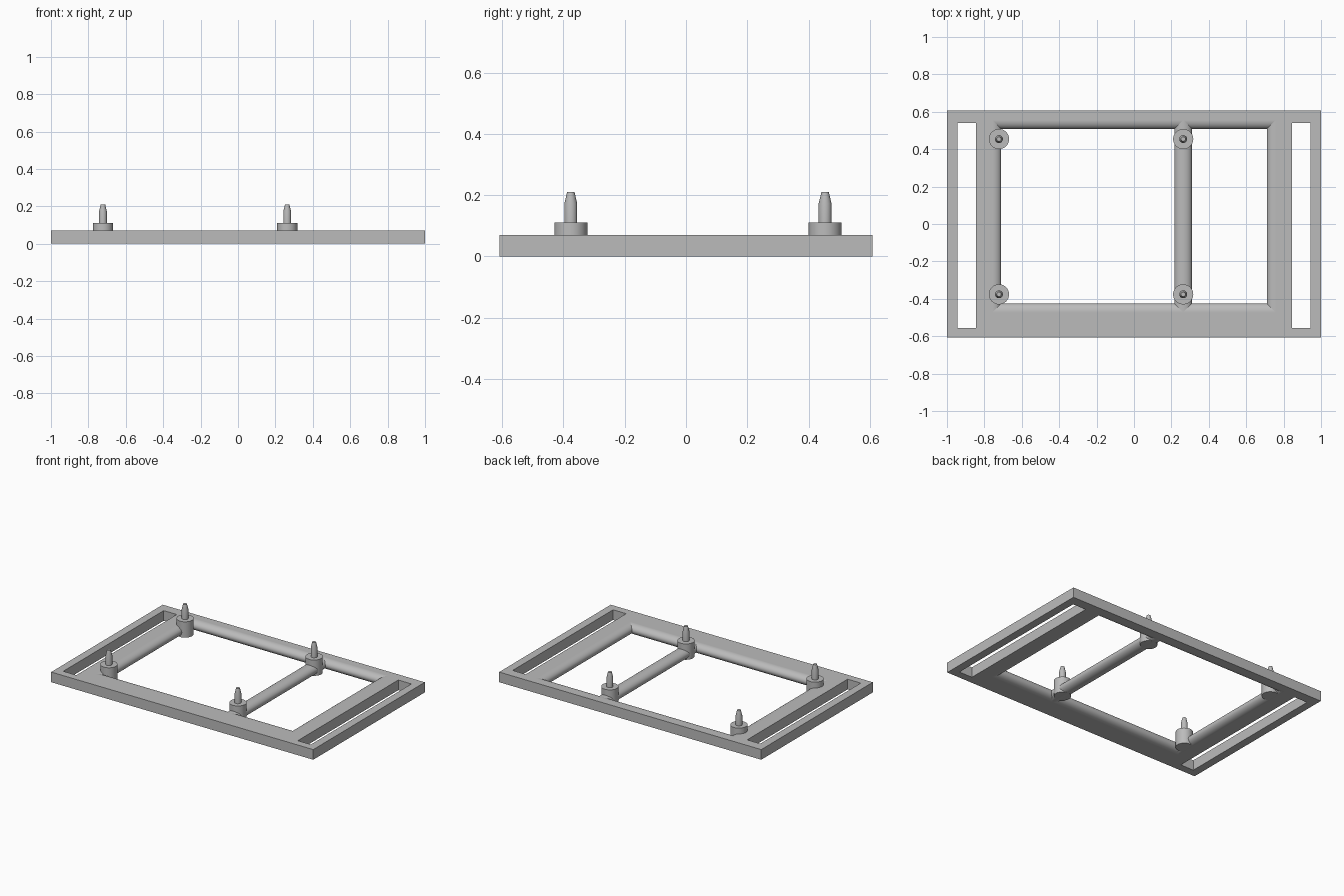
import bpy
import math

cube = bpy.data.objects.get("Cube")
if cube:
    bpy.data.objects.remove(cube, do_unlink=True)

grey = bpy.data.materials.new("plain grey")
grey.use_nodes = True
COLOUR = (0.5, 0.5, 0.5, 1)
grey.diffuse_color = COLOUR
grey.node_tree.nodes["Principled BSDF"].inputs["Base Color"].default_value = COLOUR

H = 0.07                    # frame thickness
X0, X1 = -0.757, 0.757      # rail centre lines
Y0, Y1 = -0.472, 0.556


def box(name, x0, x1, y0, y1, z0, z1):
    bpy.ops.mesh.primitive_cube_add(size=1, location=((x0 + x1) / 2, (y0 + y1) / 2, (z0 + z1) / 2))
    ob = bpy.context.object
    ob.name = name
    ob.scale = (x1 - x0, y1 - y0, z1 - z0)
    bpy.ops.object.transform_apply(location=False, rotation=False)
    ob.data.materials.append(grey)
    return ob


def rail(name, x0, y0, x1, y1):
    """Oval bar lying between two points, as thick as the frame."""
    bpy.ops.mesh.primitive_cylinder_add(
        vertices=40, radius=1, depth=math.hypot(x1 - x0, y1 - y0),
        location=((x0 + x1) / 2, (y0 + y1) / 2, H / 2),
        rotation=(0, math.pi / 2, math.atan2(y1 - y0, x1 - x0)))
    ob = bpy.context.object
    ob.name = name
    ob.scale = (H / 2, 0.047, 1)
    ob.data.materials.append(grey)
    bpy.ops.object.shade_smooth_by_angle(angle=math.radians(35))


def lathe(name, profile, x, y, n=32):
    """Closed turned part from (radius, height) points."""
    verts = [(r * math.cos(2 * math.pi * i / n), r * math.sin(2 * math.pi * i / n), z)
             for r, z in profile for i in range(n)]
    faces = [(k * n + i, k * n + (i + 1) % n, (k + 1) * n + (i + 1) % n, (k + 1) * n + i)
             for k in range(len(profile) - 1) for i in range(n)]
    faces.append(tuple(reversed(range(n))))
    faces.append(tuple(range(len(verts) - n, len(verts))))
    mesh = bpy.data.meshes.new(name)
    mesh.from_pydata(verts, [], faces)
    mesh.materials.append(grey)
    ob = bpy.data.objects.new(name, mesh)
    ob.location = (x, y, 0)
    bpy.context.collection.objects.link(ob)
    bpy.ops.object.select_all(action="DESELECT")
    ob.select_set(True)
    bpy.context.view_layer.objects.active = ob
    bpy.ops.object.shade_smooth_by_angle(angle=math.radians(30))


# Flat frame with a large opening and a slot at each end
frame = box("frame", -1, 1, -0.608, 0.608, 0, H)
cutters = [
    box("opening_cutter", X0, X1, Y0, Y1, -0.1, 0.2),
    box("right_slot_cutter", -0.945, -0.845, -0.555, 0.54, -0.1, 0.2),
    box("left_slot_cutter", 0.845, 0.945, -0.555, 0.54, -0.1, 0.2),
]
for cutter in cutters:
    mod = frame.modifiers.new("cut", "BOOLEAN")
    mod.operation = "DIFFERENCE"
    mod.solver = "EXACT"
    mod.object = cutter
bpy.context.view_layer.objects.active = frame
for mod in list(frame.modifiers):
    bpy.ops.object.modifier_apply(modifier=mod.name)
for cutter in cutters:
    bpy.data.objects.remove(cutter, do_unlink=True)

# Rounded rails lining the opening, and the crossbar
rail("front_rail", X0, Y0, X1, Y0)
rail("back_rail", X0, Y1, X1, Y1)
rail("right_rail", X0, Y0, X0, Y1)
rail("left_rail", X1, Y0, X1, Y1)
rail("crossbar", 0.263, Y0, 0.263, Y1)

# Four bosses, each carrying a tapered pin
for side, x in (("right", -0.722), ("left", 0.263)):
    for end, y in (("front", -0.376), ("back", 0.454)):
        lathe(f"{end}_{side}_boss", [(0.054, 0.001), (0.054, 0.11)], x, y)
        lathe(f"{end}_{side}_pin", [(0.021, 0.1), (0.021, 0.172), (0.012, 0.21)], x, y)
